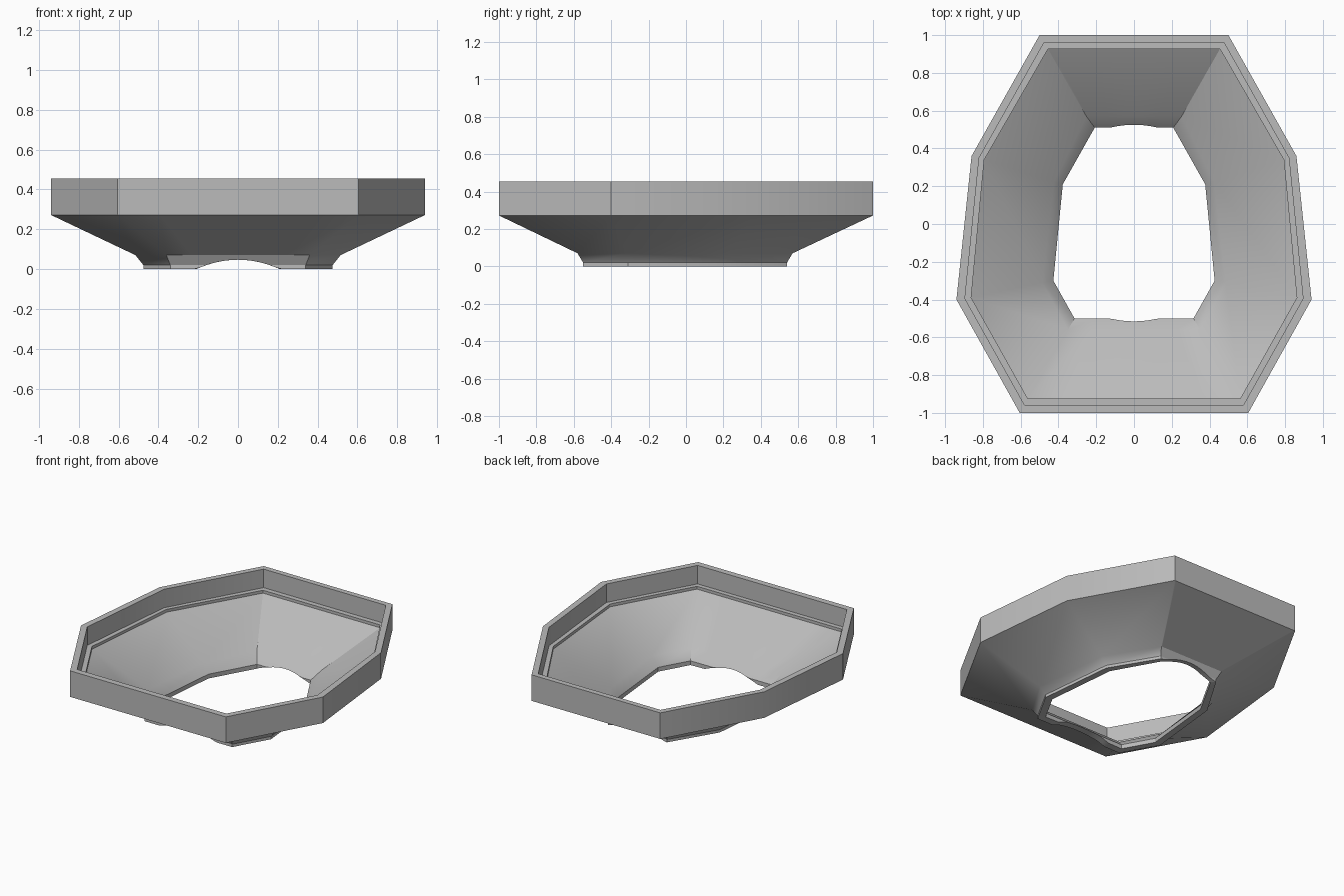
import bpy
import bmesh
import math

cube = bpy.data.objects.get("Cube")
if cube:
    bpy.data.objects.remove(cube, do_unlink=True)

grey = bpy.data.materials.new("plain_grey")
grey.use_nodes = True
grey.diffuse_color = (0.5, 0.5, 0.5, 1)
grey.node_tree.nodes["Principled BSDF"].inputs["Base Color"].default_value = grey.diffuse_color

ARCH_HEIGHT, ARCH_HALF = 0.047, 0.21
STEPS = 14

# Right-hand corners of each octagon, front to back
RIM = [(0.605, -1), (0.94, -0.4), (0.86, 0.36), (0.5, 1)]
RIM_INNER = [(0.58, -0.957), (0.895, -0.395), (0.82, 0.35), (0.475, 0.962)]
LEDGE = [(0.562, -0.925), (0.862, -0.39), (0.793, 0.34), (0.455, 0.927)]
WAIST = [(0.36, -0.58), (0.515, -0.32), (0.46, 0.23), (0.25, 0.57)]
BASE = [(0.34, -0.55), (0.475, -0.31), (0.42, 0.225), (0.23, 0.54)]
FUNNEL = [(0.35, -0.56), (0.485, -0.31), (0.425, 0.22), (0.252, 0.57)]
HOLE = [(0.315, -0.5), (0.427, -0.3), (0.377, 0.21), (0.208, 0.51)]


def ring(corners, z, slope_start=None, slope=0):
    """Mirrored octagon; the front and back edges are divided and, near the base, arched."""
    front, back = corners[0], corners[-1]
    points = []

    def cross_edge(corner, direction, share):
        for i in range(STEPS + 1):
            f = (2 * i / STEPS - 1) * direction
            x, y, height = corner[0] * share * f, corner[1], z
            if slope_start is not None:
                arch = ARCH_HEIGHT * max(0, 1 - (x / ARCH_HALF) ** 2)
                height = max(z, arch)
                y += math.copysign(max(0, height - slope_start) * slope, y)
            points.append((x, y, height))

    points.append((-front[0], front[1], z))
    cross_edge(front, 1, 0.65)
    points.extend((x, y, z) for x, y in corners[:-1])
    points.append((back[0], back[1], z))
    cross_edge(back, -1, 0.98)
    points.append((-back[0], back[1], z))
    points.extend((-x, y, z) for x, y in reversed(corners[1:-1]))
    return points


# Closed cross-section: up the outside, over the rim and down the inside
rings = [
    ring(BASE, 0, 0.02, 0.6),
    ring(BASE, 0.02, 0.02, 0.6),
    ring(WAIST, 0.07),
    ring(RIM, 0.272),
    ring(RIM, 0.455),
    ring(RIM_INNER, 0.455),
    ring(RIM_INNER, 0.325),
    ring(LEDGE, 0.325),
    ring(LEDGE, 0.305),
    ring(FUNNEL, 0.09),
    ring(HOLE, 0.03, 0.03, 0.9),
    ring(HOLE, 0, 0.03, 0.9),
]

bm = bmesh.new()
loops = [[bm.verts.new(p) for p in r] for r in rings]
count = len(loops[0])
for a, b in zip(loops, loops[1:] + loops[:1]):
    for i in range(count):
        j = (i + 1) % count
        bm.faces.new((a[i], a[j], b[j], b[i]))
bmesh.ops.remove_doubles(bm, verts=bm.verts, dist=0.0005)
bmesh.ops.recalc_face_normals(bm, faces=bm.faces)

mesh = bpy.data.meshes.new("octagonal_funnel_frame")
bm.to_mesh(mesh)
bm.free()
mesh.materials.append(grey)
frame = bpy.data.objects.new("octagonal_funnel_frame", mesh)
bpy.context.collection.objects.link(frame)

# Smooth the shallow bends, keep the crisp corners
bpy.ops.object.select_all(action="DESELECT")
frame.select_set(True)
bpy.context.view_layer.objects.active = frame
bpy.ops.object.shade_smooth_by_angle(angle=math.radians(30))
